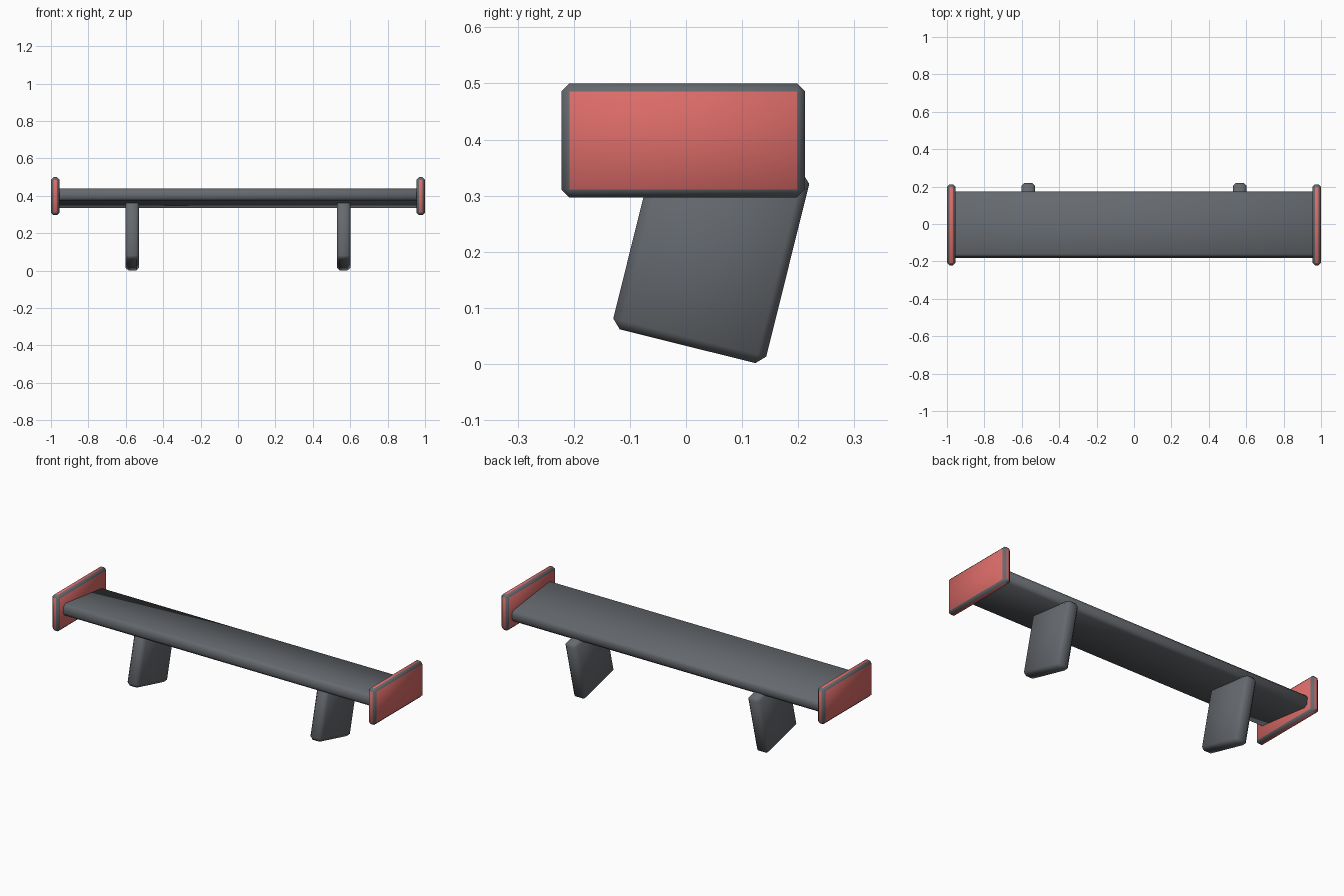
import bpy
import bmesh
from math import radians

if "Cube" in bpy.data.objects:
    bpy.data.objects.remove(bpy.data.objects["Cube"])


def make_material(name, rgb):
    mat = bpy.data.materials.new(name)
    mat.use_nodes = True
    mat.diffuse_color = (*rgb, 1)
    mat.node_tree.nodes["Principled BSDF"].inputs["Base Color"].default_value = (*rgb, 1)
    return mat


grey = make_material("dark grey", (0.13, 0.14, 0.155))
red = make_material("soft red", (0.72, 0.15, 0.14))


def chamfered_box(name, size, location, bevel, tilt=0, red_faces=False):
    """Box with chamfered edges, tilted about x; flat sides may be red."""
    bm = bmesh.new()
    bmesh.ops.create_cube(bm, size=1)
    bmesh.ops.scale(bm, vec=size, verts=bm.verts)
    bmesh.ops.bevel(bm, geom=bm.edges[:], offset=bevel, segments=1,
                    affect='EDGES', profile=0.5)
    bm.normal_update()
    if red_faces:
        for f in bm.faces:
            if max(abs(c) for c in f.normal) > 0.99:
                f.material_index = 1
    mesh = bpy.data.meshes.new(name)
    bm.to_mesh(mesh)
    bm.free()
    mesh.materials.append(grey)
    mesh.materials.append(red)
    obj = bpy.data.objects.new(name, mesh)
    obj.location = location
    obj.rotation_euler.x = radians(tilt)
    bpy.context.collection.objects.link(obj)
    bpy.ops.object.select_all(action='DESELECT')
    obj.select_set(True)
    bpy.context.view_layer.objects.active = obj
    bpy.ops.object.shade_smooth_by_angle(angle=radians(60))
    return obj


# Main wing blade, leading edge raised
chamfered_box("wing_blade", (1.94, 0.354, 0.065), (0, -0.003, 0.3875), 0.015, tilt=-7)

# Mirrored end plates and leaning supports
for side, x in (("left", 1), ("right", -1)):
    chamfered_box(side + "_end_plate", (0.046, 0.434, 0.203),
                  (x * 0.977, -0.005, 0.3985), 0.014, red_faces=True)
    chamfered_box(side + "_support", (0.074, 0.281, 0.349),
                  (x * 0.565, 0.045, 0.201), 0.016, tilt=-14)
